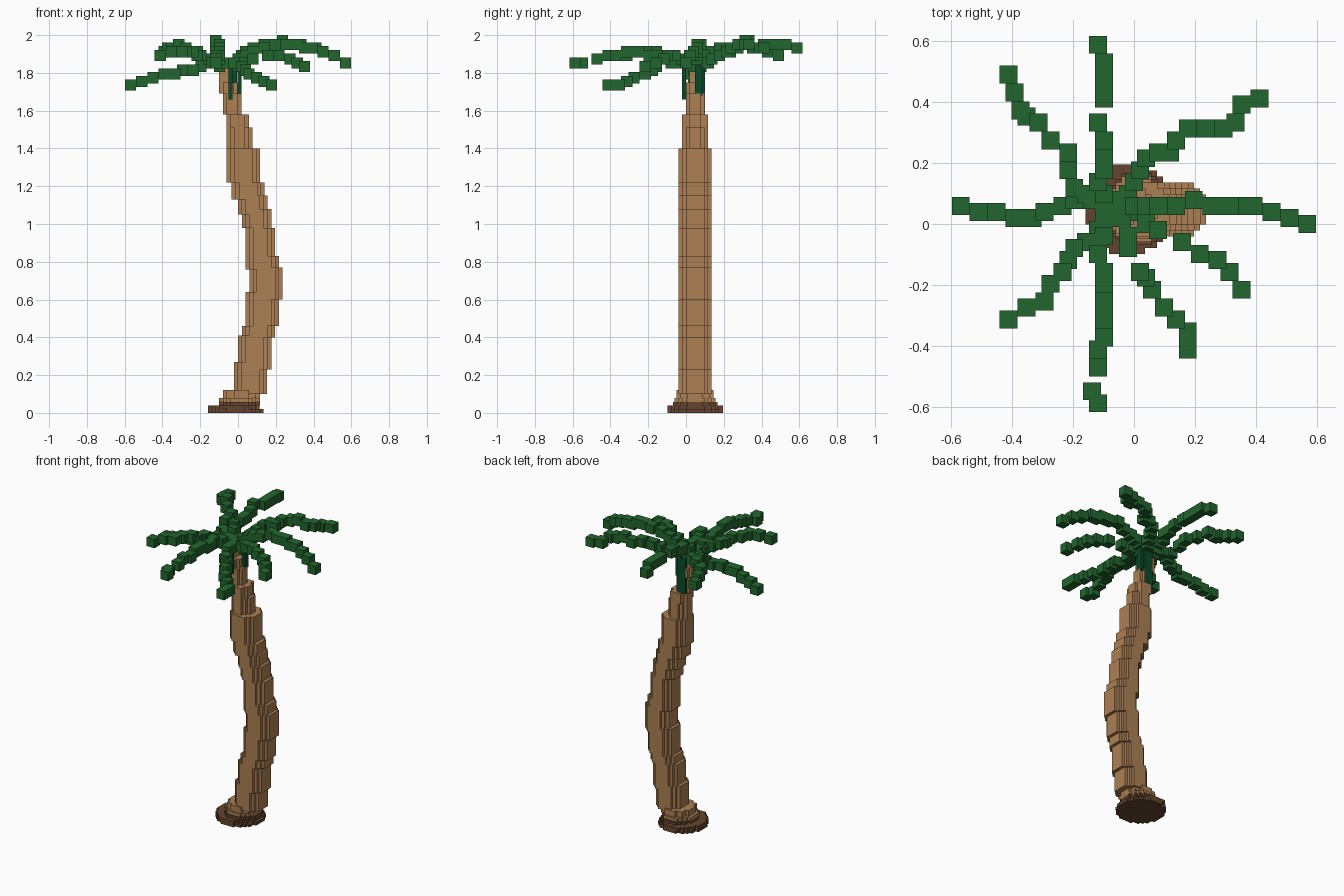
import bpy, bmesh, math
from mathutils import Vector, Matrix

if "Cube" in bpy.data.objects:
    bpy.data.objects.remove(bpy.data.objects["Cube"], do_unlink=True)

V = 2 / 102      # block unit
YC = 0.048       # trunk centre line in y


def material(name, rgb):
    col = [(c / 255 / 12.92) if c < 11 else ((c / 255 + 0.055) / 1.055) ** 2.4 for c in rgb] + [1]
    m = bpy.data.materials.new(name)
    m.use_nodes = True
    m.diffuse_color = col
    bsdf = m.node_tree.nodes["Principled BSDF"]
    bsdf.inputs["Base Color"].default_value = col
    bsdf.inputs["Roughness"].default_value = 0.9
    return m


TAN = material("trunk tan", (172, 128, 84))
BROWN = material("soil brown", (100, 69, 46))
GREEN = material("leaf green", (34, 102, 46))
DARK = material("dark leaf green", (10, 74, 42))


def finish(name, bm, mat):
    mesh = bpy.data.meshes.new(name)
    bm.to_mesh(mesh)
    bm.free()
    mesh.materials.append(mat)
    obj = bpy.data.objects.new(name, mesh)
    bpy.context.collection.objects.link(obj)
    return obj


def stepped_disc(bm, x0, nx, ny, z0, z1):
    """Extruded disc with a blocky outline, nx by ny units across."""
    xc, right = x0 + nx * V / 2, []
    for j in range(ny):
        t = (j + 0.5 - ny / 2) / (ny / 2)
        reach = nx / 2 * math.sqrt(max(0, 1 - t * t))
        half = max(0.5 if nx % 2 else 1, math.floor(reach + 0.5 - (nx % 2) / 2) + (nx % 2) / 2)
        half = min(half, nx / 2)
        for k in (j, j + 1):
            p = (half * V, YC + (k - ny / 2) * V)
            if not right or p != right[-1]:
                right.append(p)
    outline = [(xc + x, y) for x, y in right] + [(xc - x, y) for x, y in reversed(right)]
    low = [bm.verts.new((x, y, z0)) for x, y in outline]
    top = [bm.verts.new((x, y, z1)) for x, y in outline]
    bm.faces.new(low[::-1])
    bm.faces.new(top)
    n = len(outline)
    for i in range(n):
        j = (i + 1) % n
        bm.faces.new((low[i], low[j], top[j], top[i]))


def box(bm, centre, size):
    bmesh.ops.create_cube(bm, size=1, matrix=Matrix.Translation(centre) @ Matrix.Diagonal((*size, 1)))


def disc_stack(name, layers, mat):
    bm = bmesh.new()
    for layer in layers:
        stepped_disc(bm, *layer)
    return finish(name, bm, mat)


# Soil mound: left edge, units in x, units in y, bottom, top
disc_stack("soil_mound", [
    (-.16, 15, 15, 0, .02),
    (-.16, 14, 15, .02, .04),
    (-.10, 11, 12, .04, .058),
], BROWN)

# Curved trunk made of stacked blocky discs
disc_stack("trunk", [
    (-.10, 11, 11, .058, .08),
    (-.08, 10, 10, .08, .12),
    (-.022, 9, 9, .10, .27),
    (0, 9, 9, .23, .41),
    (.02, 9, 9, .40, .46),
    (.04, 9, 9, .46, .64),
    (.06, 9, 9, .60, .77),
    (.041, 9, 9, .76, .83),
    (.04, 8, 9, .83, .98),
    (.02, 8, 9, .98, 1.08),
    (0, 8, 9, 1.05, 1.15),
    (-.035, 9, 9, 1.13, 1.22),
    (-.06, 9, 9, 1.22, 1.40),
    (-.06, 7, 7, 1.40, 1.51),
    (-.06, 6, 7, 1.51, 1.58),
    (-.08, 5, 5, 1.58, 1.69),
    (-.10, 5, 5, 1.69, 1.75),
    (-.10, 3, 3, 1.75, 1.86),
], TAN)


def frond(name, points):
    """Chain of snapped cubes along a path."""
    path, centres = [Vector(p) for p in points], []
    for a, b in zip(path, path[1:]):
        n = max(1, round((b - a).length / 0.055))
        centres += [a.lerp(b, i / n) for i in range(n)]
    centres.append(path[-1])
    cells = {(round(c.x / V), round(c.y / V), math.floor(c.z / V) + 0.5) for c in centres}
    bm = bmesh.new()
    for cell in sorted(cells):
        box(bm, Vector(cell) * V, (3 * V,) * 3)
    finish(name, bm, GREEN)


# Palm fronds
frond("frond_back", [(-.10, .06, 1.85), (-.11, .14, 1.92), (-.09, .22, 1.94),
                     (-.11, .34, 1.97), (-.09, .47, 1.95), (-.11, .59, 1.94)])
frond("frond_front", [(-.10, .02, 1.86), (-.11, -.10, 1.89), (-.09, -.31, 1.91),
                      (-.11, -.42, 1.89), (-.13, -.54, 1.86), (-.11, -.59, 1.85)])
frond("frond_back_left", [(-.01, .09, 1.86), (.03, .22, 1.91), (.11, .24, 1.94), (.17, .32, 1.96),
                          (.23, .315, 1.97), (.34, .33, 1.95), (.35, .40, 1.94), (.41, .415, 1.94)])
frond("frond_left", [(-.05, .06, 1.86), (.08, .05, 1.92), (.20, .07, 1.95),
                     (.31, .05, 1.95), (.40, .05, 1.93), (.50, .01, 1.89), (.57, -.005, 1.86)])
frond("frond_front_left", [(-.02, .03, 1.84), (.08, -.02, 1.88), (.15, -.05, 1.90),
                           (.21, -.10, 1.90), (.32, -.15, 1.86), (.35, -.21, 1.84)])
frond("frond_front_low", [(-.03, .02, 1.86), (-.01, -.08, 1.86), (.02, -.15, 1.83), (.06, -.22, 1.80),
                          (.10, -.28, 1.78), (.18, -.36, 1.74), (.17, -.42, 1.73)])
frond("frond_front_right", [(-.09, .03, 1.84), (-.16, -.05, 1.87), (-.22, -.12, 1.90),
                            (-.27, -.19, 1.92), (-.30, -.25, 1.92), (-.35, -.27, 1.91), (-.41, -.31, 1.90)])
frond("frond_right", [(-.08, .07, 1.86), (-.19, .07, 1.83), (-.29, .04, 1.81),
                      (-.39, .015, 1.79), (-.46, .03, 1.77), (-.57, .05, 1.73)])
frond("frond_back_right", [(-.10, .06, 1.84), (-.20, .12, 1.86), (-.22, .23, 1.91),
                           (-.28, .27, 1.94), (-.31, .34, 1.95), (-.38, .38, 1.93), (-.41, .49, 1.90)])

# Dark leaf shreds hanging beside the trunk top
for i, (centre, size) in enumerate([
    ((-.035, .09, 1.70), (.06, .02, .24)),
    ((-.04, -.01, 1.75), (.02, .02, .18)),
    ((.008, .068, 1.76), (.02, .04, .16)),
]):
    bm = bmesh.new()
    box(bm, centre, size)
    finish(f"hanging_leaf_{i + 1}", bm, DARK)
